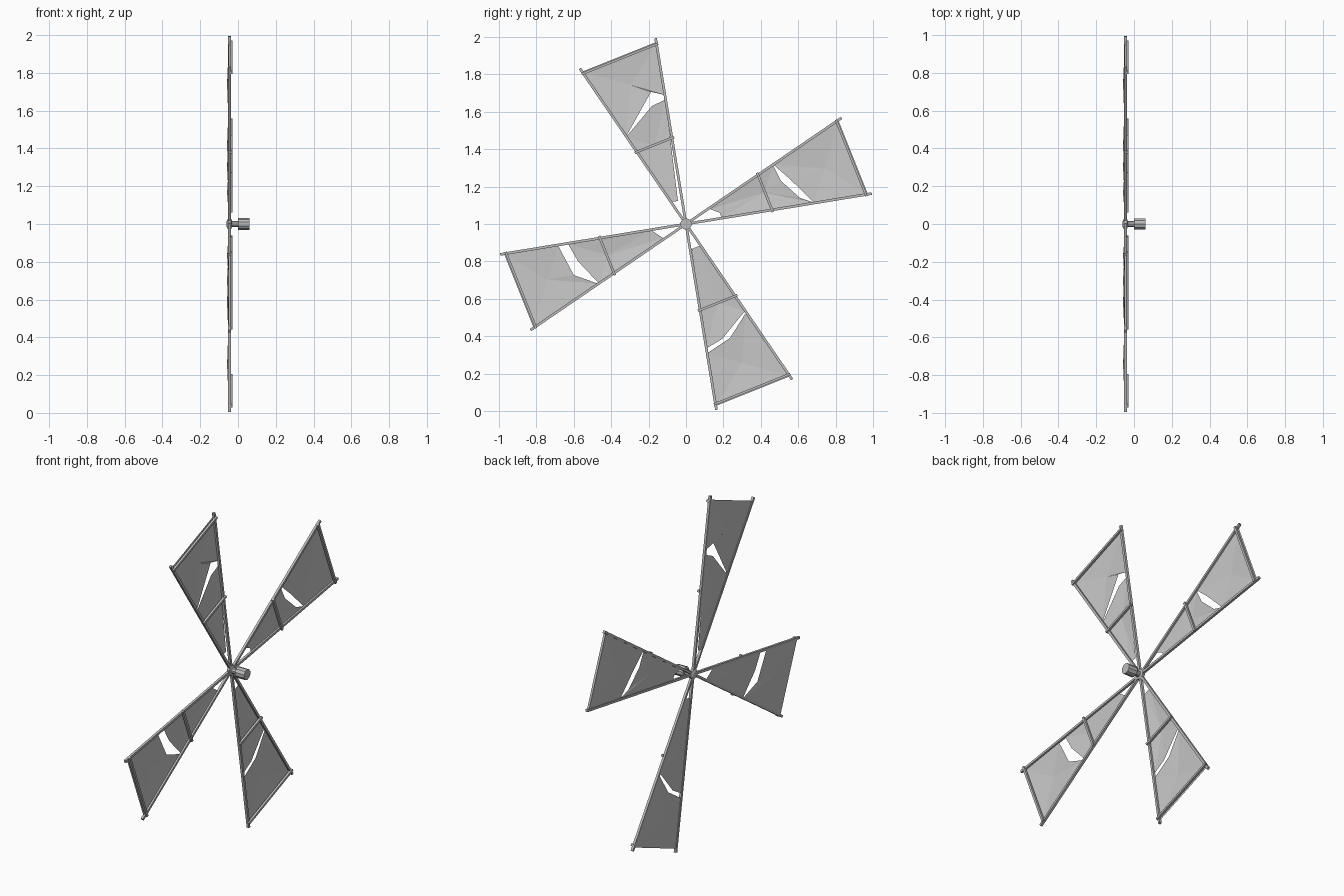
import bpy, bmesh, math
from mathutils import Vector, Matrix

cube = bpy.data.objects.get("Cube")
if cube:
    bpy.data.objects.remove(cube, do_unlink=True)


def material(name, value):
    m = bpy.data.materials.new(name)
    m.use_nodes = True
    colour = (value, value, value, 1)
    m.diffuse_color = colour
    m.node_tree.nodes["Principled BSDF"].inputs["Base Color"].default_value = colour
    return m


SAIL = material("sail grey", 0.58)
FRAME = material("frame grey", 0.5)
CENTRE = Vector((0, 0, 1))
LOW, HIGH = math.radians(9.3), math.radians(34.3)
MID = (LOW + HIGH) / 2
SPAR_X, BAR_X, CLOTH_X, BELLY_X = -0.045, -0.036, -0.048, -0.058


def polar(r, angle, x=0.0):
    return Vector((x, r * math.cos(angle), r * math.sin(angle)))


def finish(name, bm, mat):
    me = bpy.data.meshes.new(name)
    bm.to_mesh(me)
    bm.free()
    me.materials.append(mat)
    ob = bpy.data.objects.new(name, me)
    ob.location = CENTRE
    bpy.context.collection.objects.link(ob)
    return ob


def beam(name, a, b, thick):
    """Square beam lying in the plane of the sails."""
    d = b - a
    bm = bmesh.new()
    bmesh.ops.create_cube(bm, size=1)
    turn = Matrix.Rotation(math.atan2(d.z, d.y), 4, 'X')
    size = Matrix.Diagonal((thick, d.length, thick, 1))
    bm.transform(Matrix.Translation((a + b) / 2) @ turn @ size)
    finish(name, bm, FRAME)


def cloth(name, rim, middle):
    """Sheet fanned from a bellied middle point to its rim."""
    bm = bmesh.new()
    hub = bm.verts.new(middle)
    ring = [bm.verts.new(p) for p in rim]
    for i, v in enumerate(ring):
        bm.faces.new((hub, v, ring[(i + 1) % len(ring)]))
    bmesh.ops.recalc_face_normals(bm, faces=bm.faces)
    if sum(f.normal.x for f in bm.faces) < 0:
        bmesh.ops.reverse_faces(bm, faces=bm.faces)
    finish(name, bm, SAIL)


# Torn edges of each sail as (y, z), running from high spar to low spar:
# root edge (low to high), inner side of the tear, outer side of the tear
tears = [
    ([(.19, .035), (.18, .06), (.128, .08)],
     [(.465, .315), (.508, .23), (.61, .139), (.684, .115)],
     [(.468, .317), (.556, .24), (.684, .115)]),
    ([(-.043, .123), (-.08, .118)],
     [(-.32, .465), (-.182, .631), (-.11, .665)],
     [(-.32, .468), (-.187, .706), (-.115, .69)]),
    ([(-.187, -.032), (-.123, -.075)],
     [(-.465, -.318), (-.577, -.2), (-.63, -.108)],
     [(-.468, -.32), (-.6, -.273), (-.684, -.115)]),
    ([(.03, -.134), (.075, -.115)],
     [(.315, -.465), (.193, -.615), (.112, -.663)],
     [(.32, -.475), (.235, -.61), (.115, -.69)]),
]

for i, (root, inner, outer) in enumerate(tears):
    turn = i * math.pi / 2
    tag = f"_{i + 1}"
    # Spars and cross bars
    for side, ang in (("low", LOW), ("high", HIGH)):
        beam(f"{side}_spar{tag}", polar(0, 0, SPAR_X),
             polar(1.007, ang + turn, SPAR_X), 0.014)
    across = polar(1, MID + turn + math.pi / 2)
    for label, dist, half in (("inner", .455, .113), ("outer", .951, .22)):
        mid = polar(dist, MID + turn, BAR_X)
        beam(f"{label}_bar{tag}", mid - across * half, mid + across * half, 0.013)
    # Two pieces of cloth with the tear between them
    flat = lambda pts: [Vector((CLOTH_X, y, z)) for y, z in pts]
    cloth(f"inner_sail{tag}", flat(root + inner),
          polar(0.45, MID + turn, BELLY_X))
    cloth(f"outer_sail{tag}",
          flat(outer) + [polar(.986, LOW + turn, CLOTH_X),
                         polar(.986, HIGH + turn, CLOTH_X)],
          polar(0.8, MID + turn, BELLY_X))

# Hub cap, axle and rear collar, spun around the axle
profile = [(-.06, 0), (-.06, .015), (-.053, .03), (-.037, .03), (-.033, .017),
           (0, .017), (0, .031), (.06, .031), (.06, 0)]
bm = bmesh.new()
verts = [bm.verts.new((x, 0, r)) for x, r in profile]
edges = [bm.edges.new(pair) for pair in zip(verts, verts[1:])]
bmesh.ops.spin(bm, geom=verts + edges, cent=(0, 0, 0), axis=(1, 0, 0),
               angle=math.tau, steps=10)
bmesh.ops.remove_doubles(bm, verts=bm.verts, dist=0.0005)
bmesh.ops.recalc_face_normals(bm, faces=bm.faces)
finish("hub_and_axle", bm, FRAME)
